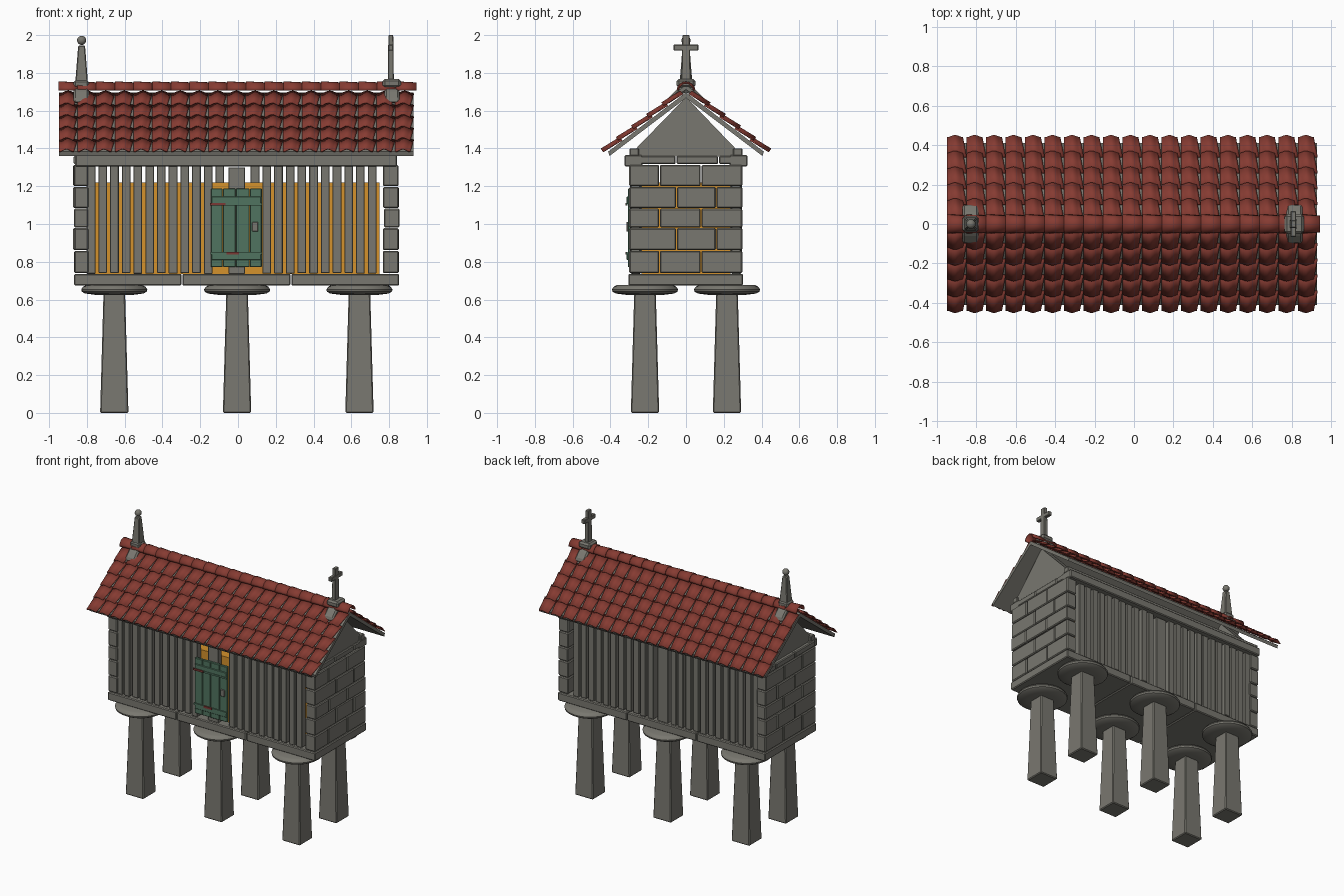
import bpy, bmesh, math, random
from mathutils import Vector

random.seed(4)
if "Cube" in bpy.data.objects:
    bpy.data.objects.remove(bpy.data.objects["Cube"], do_unlink=True)


def material(name, rgb):
    m = bpy.data.materials.new(name)
    m.use_nodes = True
    m.diffuse_color = (*rgb, 1)
    m.node_tree.nodes["Principled BSDF"].inputs["Base Color"].default_value = (*rgb, 1)
    return m


STONE = material("grey stone", (0.19, 0.185, 0.16))
TILE = material("red clay", (0.24, 0.044, 0.032))
CORN = material("golden corn", (0.66, 0.29, 0.025))
GREEN = material("door green", (0.08, 0.175, 0.115))
RUST = material("rusty iron", (0.2, 0.04, 0.035))


def finish(name, bm, mat, bevel=0, smooth=False):
    """Turn a bmesh into a named object."""
    bmesh.ops.recalc_face_normals(bm, faces=bm.faces)
    me = bpy.data.meshes.new(name)
    bm.to_mesh(me)
    bm.free()
    me.materials.append(mat)
    ob = bpy.data.objects.new(name, me)
    bpy.context.collection.objects.link(ob)
    if bevel:
        mod = ob.modifiers.new("Soft edges", 'BEVEL')
        mod.width, mod.segments = bevel, 1
    if smooth:
        bpy.ops.object.select_all(action='DESELECT')
        ob.select_set(True)
        bpy.context.view_layer.objects.active = ob
        bpy.ops.object.shade_smooth_by_angle(angle=math.radians(40))
    return ob


def boxes(name, spans, mat, bevel=0.0, taper=1.0):
    """Boxes from (x0, x1, y0, y1, z0, z1), tops scaled by taper."""
    bm = bmesh.new()
    for x0, x1, y0, y1, z0, z1 in spans:
        size = Vector((x1 - x0, y1 - y0, z1 - z0))
        mid = Vector((x0 + x1, y0 + y1, z0 + z1)) / 2
        for v in bmesh.ops.create_cube(bm, size=1)["verts"]:
            k = taper if v.co.z > 0 else 1
            v.co = Vector((v.co.x * size.x * k, v.co.y * size.y * k, v.co.z * size.z)) + mid
    return finish(name, bm, mat, bevel)


def lathe(name, profile, centres, mat, steps=32):
    """Revolve an (r, z) profile about each vertical axis."""
    bm = bmesh.new()
    for cx, cy in centres:
        rings = [[bm.verts.new((cx + r * math.cos(math.tau * i / steps),
                                cy + r * math.sin(math.tau * i / steps), z))
                  for i in range(steps)] for r, z in profile]
        for a, b in zip(rings, rings[1:]):
            for i in range(steps):
                j = (i + 1) % steps
                bm.faces.new((a[i], a[j], b[j], b[i]))
        bm.faces.new(rings[0])
        bm.faces.new(rings[-1])
    return finish(name, bm, mat, smooth=True)


def prism(name, outline, x0, x1, mat, bevel=0.0):
    """Extrude a (y, z) outline along x."""
    bm = bmesh.new()
    face = bm.faces.new([bm.verts.new((x0, y, z)) for y, z in outline])
    new = bmesh.ops.extrude_face_region(bm, geom=[face])["geom"]
    for g in new:
        if isinstance(g, bmesh.types.BMVert):
            g.co.x = x1
    return finish(name, bm, mat, bevel)


# Stilts and their round caps
posts = [(x, y) for x in (-0.655, -0.005, 0.643) for y in (-0.217, 0.217)]
boxes("stilts", [(x - .075, x + .075, y - .075, y + .075, 0, .64) for x, y in posts],
      STONE, 0.006, taper=0.76)
lathe("stilt_caps", [(.10, .625), (.155, .632), (.172, .642), (.175, .654), (.165, .668), (.15, .676)],
      posts, STONE)

# Floor beams
cuts = [-0.87, -0.297, 0.28, 0.855]
boxes("floor_beams", [(a + .002, b - .002, -.305, .302, .674, .736)
                      for a, b in zip(cuts, cuts[1:])], STONE, 0.006)

# Stored corn inside
boxes("corn_store", [(-.785, .75, -.235, .235, .735, 1.22)], CORN)

# Masonry end walls with staggered joints
rows = [0.738, 0.86, 0.98, 1.083, 1.198, 1.315]
joints = [(-0.14, 0.08), (-0.05, 0.16)]
for name, x0, x1 in (("left_wall", 0.77, 0.852), ("right_wall", -0.87, -0.795)):
    spans = []
    for i, (z0, z1) in enumerate(zip(rows, rows[1:])):
        ys = [-0.303, *joints[i % 2], 0.3]
        for y0, y1 in zip(ys, ys[1:]):
            d = random.uniform(-.004, .004)
            spans.append((x0 + d, x1 + d, y0 + .002, y1 - .002, z0 + .002, z1 - .002))
    for y0, y1 in ((-.29, -.055), (-.05, .17), (.175, .29)):
        spans.append((x0, x1 - .01, y0, y1, 1.317, 1.36))
    boxes(name, spans, STONE, 0.006)

# Slatted long sides; the front leaves room for the door
for name, y, skipped in (("front_slats", -0.265, range(11, 15)), ("back_slats", 0.265, (12, 13))):
    spans = [(-.05, .037, y - .02, y + .02, .735, 1.3)]
    for i in range(25):
        if i in skipped:
            continue
        x = -0.778 + 0.062 * i
        d = random.uniform(-.006, .006)
        spans.append((x - .023, x + .023, y - .025 + d, y + .025 + d, .736 + abs(d), 1.31))
    boxes(name, spans, STONE, 0.003)

# Wall plates and cornice under the eaves
for name, s in (("front_plate", -1), ("back_plate", 1)):
    y0, y1 = sorted((s * 0.325, s * 0.23))
    boxes(name, [(-.862, .842, y0, y1, 1.305, 1.365)], STONE, 0.006)
    y0, y1 = sorted((s * 0.298, s * 0.25))
    boxes(name + "_upper", [(-.862, .842, y0, y1, 1.36, 1.40)], STONE, 0.004)

# Gables
for name, x0, x1 in (("left_gable", 0.765, 0.83), ("right_gable", -0.845, -0.78)):
    prism(name, [(-.305, 1.358), (.302, 1.358), (0, 1.672)], x0, x1, STONE)

# Roof deck
prism("roof_deck", [(0, 1.697), (.412, 1.383), (.405, 1.36), (0, 1.667), (-.405, 1.36), (-.412, 1.383)],
      -.948, .93, STONE)

# Wavy overlapping roof tiles, narrower at the lower end
COLS, COURSES, SEG = 19, 5, 8
pitch = 1.88 / COLS
down = Vector((0, -0.412, -0.314)).normalized()
out = Vector((0, -down.z * -1, -down.y))
ridge = Vector((0, 0, 1.697))


def tile_slope(name, side):
    bm = bmesh.new()
    for row in range(COURSES):
        for col in range(COLS):
            cx = -0.948 + pitch * (col + .5)
            start = 0.018 + row * 0.101
            ends = []
            for dist, width, lift in ((start, pitch, .004), (start + .118, pitch * .8, .016)):
                ring = []
                for k in range(SEG + 1):
                    u = k / SEG - .5
                    n = lift + .009 + .009 * math.cos(math.tau * u)
                    sway = .01 if dist > start else 0
                    p = ridge + down * dist + out * n
                    ring.append(bm.verts.new((cx + u * width - sway, p.y * side, p.z)))
                ends.append(ring)
            for k in range(SEG):
                f = (ends[0][k], ends[0][k + 1], ends[1][k + 1], ends[1][k])
                bm.faces.new(f)
    ob = finish(name, bm, TILE, smooth=True)
    mod = ob.modifiers.new("Clay thickness", 'SOLIDIFY')
    mod.thickness, mod.offset = 0.006, 0


tile_slope("front_tiles", 1)
tile_slope("back_tiles", -1)

# Half-round ridge tiles, each flaring over the next
bm = bmesh.new()
for i in range(COLS):
    x = -0.95 + i * 0.0992
    ends = [[bm.verts.new((px, r * math.cos(a), 1.706 + r * math.sin(a)))
             for a in (math.pi * k / 10 for k in range(11))]
            for px, r in ((x, .046), (x + .108, .04))]
    for k in range(10):
        bm.faces.new((ends[0][k], ends[0][k + 1], ends[1][k + 1], ends[1][k]))
ridge_ob = finish("ridge_tiles", bm, TILE, smooth=True)
mod = ridge_ob.modifiers.new("Clay thickness", 'SOLIDIFY')
mod.thickness, mod.offset = 0.007, 0

# Mortar saddles and blocks carrying the roof ornaments
for name, x in (("right", -0.83), ("left", 0.815)):
    prism(name + "_saddle", [(0, 1.75), (.06, 1.702), (.098, 1.662), (.095, 1.635), (0, 1.70),
                             (-.095, 1.635), (-.098, 1.662), (-.06, 1.702)],
          x - .04, x + .04, STONE, 0.01)
boxes("cross_base", [(.765, .862, -.05, .05, 1.722, 1.768)], STONE, 0.012)

# Pinnacle with ball
boxes("pinnacle_base", [(-.87, -.79, -.04, .04, 1.72, 1.762)], STONE, 0.01)
boxes("pinnacle", [(-.861, -.795, -.033, .033, 1.755, 1.945)], STONE, 0.005, taper=0.55)
ball = [(max(.001, .024 * math.sin(math.pi * k / 10)), 1.972 - .024 * math.cos(math.pi * k / 10))
        for k in range(11)]
lathe("pinnacle_ball", ball, [(-0.828, 0)], STONE, 16)

# Cross
boxes("cross_shaft", [(.793, .825, -.024, .024, 1.76, 2.0)], STONE, 0.003, taper=0.8)
boxes("cross_arms", [(.795, .823, -.066, .066, 1.918, 1.95)], STONE, 0.004)

# Plank door with ledges, iron straps and latch
planks = [-0.145, -0.08, -0.012, 0.062, 0.127]
boxes("door_planks", [(a + .001, b - .001, -.308, -.287, .772, 1.187)
                      for a, b in zip(planks, planks[1:])], GREEN, 0.003)
boxes("door_ledges", [(-.14, .122, -.314, -.3, z - .02, z + .02) for z in (.83, 1.125)], GREEN, 0.003)
boxes("door_straps", [(-.145, .127, -.318, -.31, z - .006, z + .006) for z in (.845, 1.105)], GREEN)
boxes("door_hinges", [(-.148, -.065, -.321, -.312, 1.098, 1.112),
                      (-.06, .005, -.321, -.312, .838, .852)], RUST)
boxes("door_latch", [(.075, .107, -.316, -.3, .96, 1.01)], STONE, 0.003)
